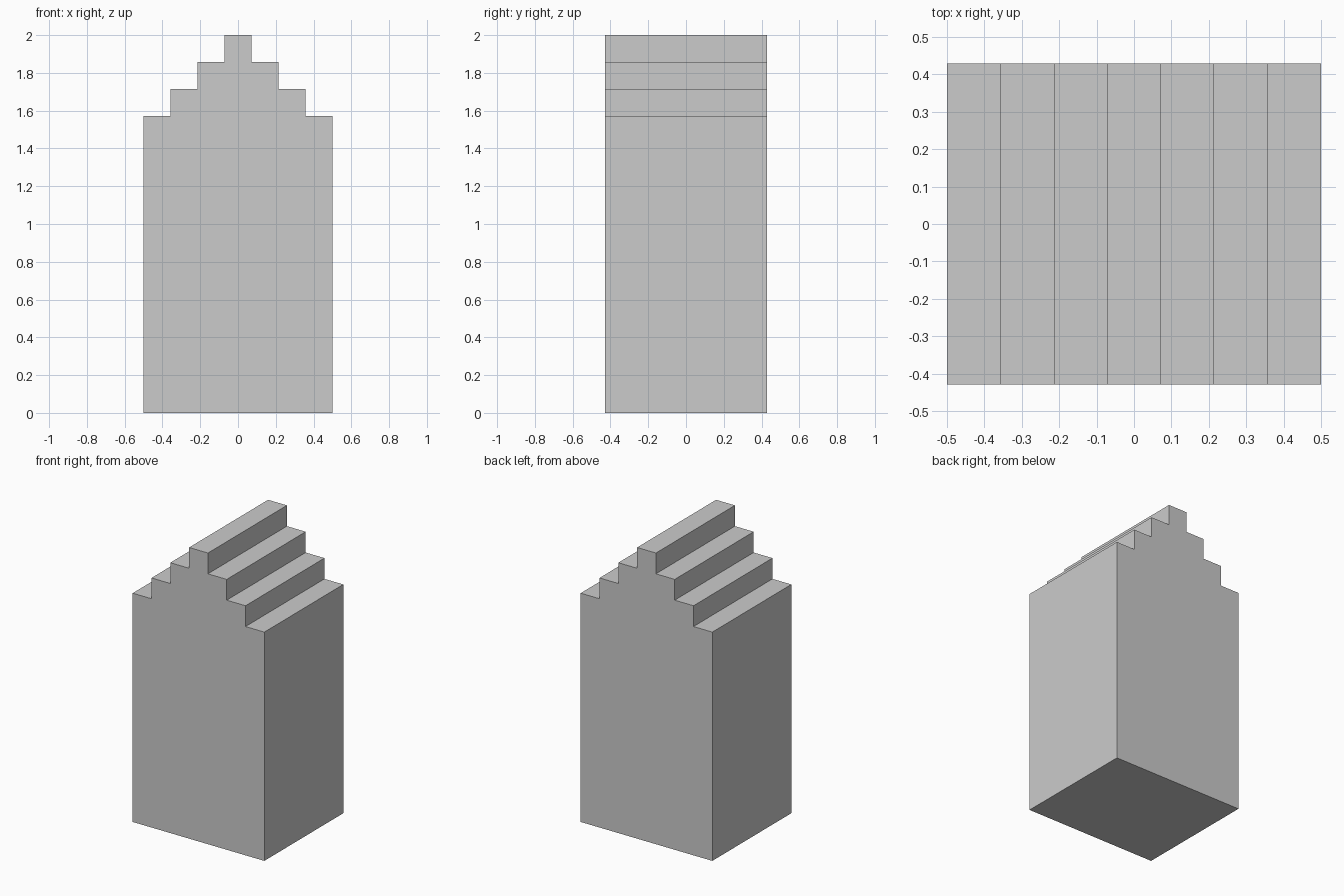
import bpy, bmesh

if "Cube" in bpy.data.objects:
    bpy.data.objects.remove(bpy.data.objects["Cube"])

U = 1 / 7            # step module
DEPTH = 6 * U

# Right half of the stepped gable profile, bottom to top
half = [(3.5 * U, 0)]
for i in range(4):
    x, z = (3.5 - i) * U, (11 + i) * U
    half += [(x, z), (x - U, z)] if i < 3 else [(x, z)]

# Mirror to the left side
profile = half + [(-x, z) for x, z in reversed(half)]

# Extrude the profile from front to back
bm = bmesh.new()
face = bm.faces.new([bm.verts.new((x, -DEPTH / 2, z)) for x, z in profile])
ext = bmesh.ops.extrude_face_region(bm, geom=[face], use_keep_orig=True)
verts = [g for g in ext["geom"] if isinstance(g, bmesh.types.BMVert)]
bmesh.ops.translate(bm, verts=verts, vec=(0, DEPTH, 0))
bmesh.ops.recalc_face_normals(bm, faces=bm.faces)

mesh = bpy.data.meshes.new("stepped_gable_block")
bm.to_mesh(mesh)
bm.free()
obj = bpy.data.objects.new("stepped_gable_block", mesh)
bpy.context.collection.objects.link(obj)
